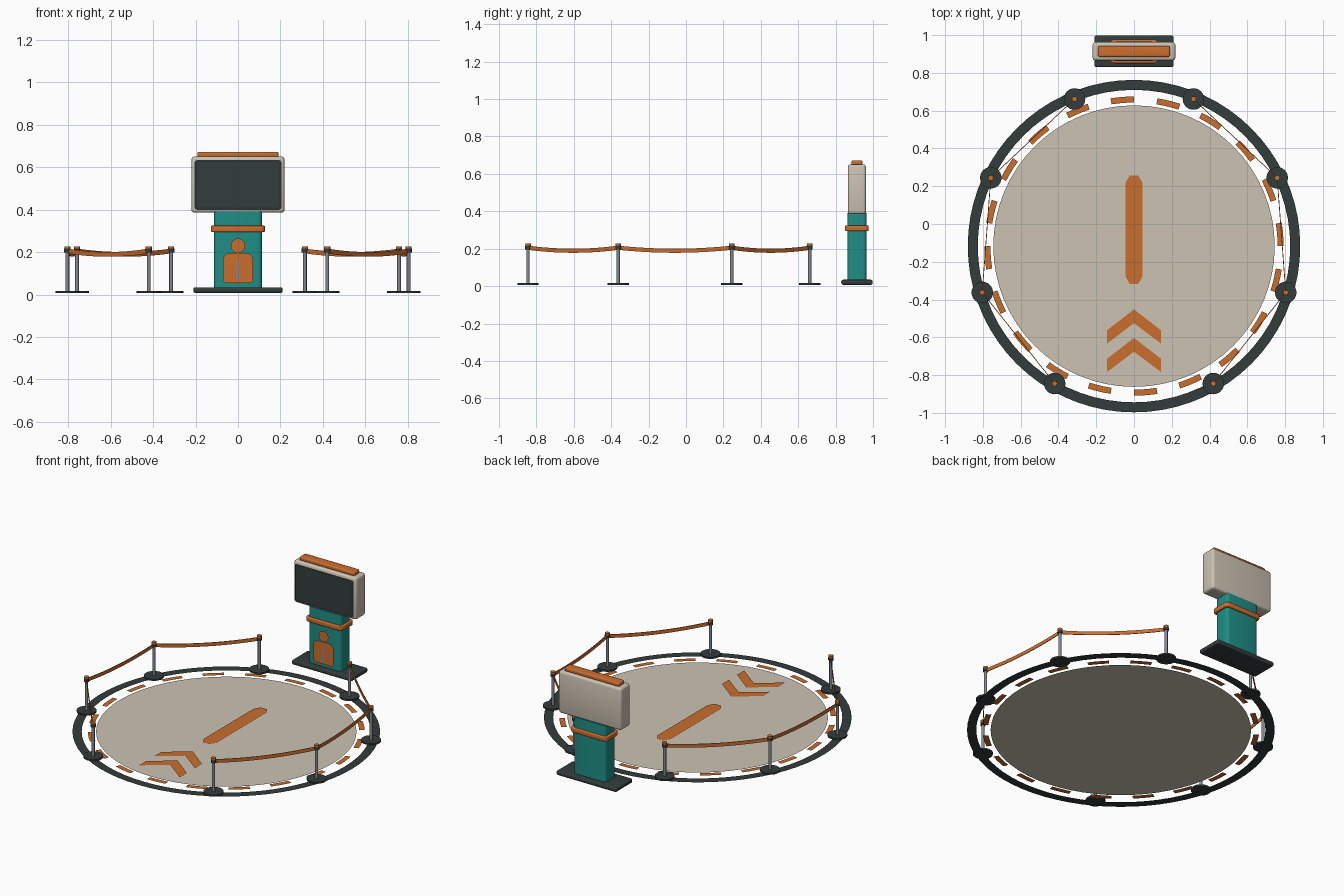
import bpy, bmesh, math
from mathutils import Vector

if "Cube" in bpy.data.objects:
    bpy.data.objects.remove(bpy.data.objects["Cube"])

CY = -0.117          # centre of the floor circle
KY = 0.914           # centre of the kiosk


def material(name, rgb):
    m = bpy.data.materials.new(name)
    m.diffuse_color = (*rgb, 1)
    m.use_nodes = True
    m.node_tree.nodes["Principled BSDF"].inputs["Base Color"].default_value = m.diffuse_color
    return m


BEIGE = material("beige", (0.60, 0.54, 0.45))
ORANGE = material("orange", (0.60, 0.155, 0.027))
TEAL = material("teal", (0.014, 0.27, 0.24))
DARK = material("dark grey", (0.034, 0.045, 0.045))
SCREEN = material("screen grey", (0.024, 0.032, 0.034))
METAL = material("metal grey", (0.23, 0.25, 0.28))


def finish(name, bm, mat, smooth=False):
    me = bpy.data.meshes.new(name)
    bm.to_mesh(me)
    bm.free()
    me.materials.append(mat)
    ob = bpy.data.objects.new(name, me)
    bpy.context.collection.objects.link(ob)
    if smooth:
        bpy.ops.object.select_all(action='DESELECT')
        ob.select_set(True)
        bpy.context.view_layer.objects.active = ob
        bpy.ops.object.shade_smooth_by_angle(angle=math.radians(35))
    return ob


def flat(name, outlines, mat):
    """Flat plates, one face per outline of 3D points."""
    bm = bmesh.new()
    for pts in outlines:
        bm.faces.new([bm.verts.new(p) for p in pts])
    return finish(name, bm, mat)


def arc(r, a0, a1, n, cx=0, cy=0):
    return [(cx + r * math.cos(math.radians(a0 + (a1 - a0) * i / n)),
             cy + r * math.sin(math.radians(a0 + (a1 - a0) * i / n))) for i in range(n + 1)]


def rounded_rect(hx, hy, r, n=4, cx=0, cy=0):
    pts = []
    for sx, sy, a in ((1, 1, 0), (-1, 1, 90), (-1, -1, 180), (1, -1, 270)):
        pts += arc(r, a, a + 90, n, cx + sx * (hx - r), cy + sy * (hy - r))
    return pts


def slab(name, hx, hy, z0, z1, mat, corner, edge=0.0):
    """Upright block with rounded vertical corners and optional soft rims."""
    bm = bmesh.new()
    face = bm.faces.new([bm.verts.new((x, KY + y, z0)) for x, y in rounded_rect(hx, hy, corner)])
    ext = bmesh.ops.extrude_face_region(bm, geom=[face])["geom"]
    bmesh.ops.translate(bm, vec=(0, 0, z1 - z0), verts=[v for v in ext if isinstance(v, bmesh.types.BMVert)])
    bmesh.ops.recalc_face_normals(bm, faces=bm.faces)
    if edge:
        rims = [e for e in bm.edges if abs(e.verts[0].co.z - e.verts[1].co.z) < 1e-6]
        bmesh.ops.bevel(bm, geom=rims, offset=edge, segments=3, profile=0.5, affect='EDGES')
    return finish(name, bm, mat, True)


def cylinder(name, x, y, r, z0, z1, mat, sides=20):
    bm = bmesh.new()
    bmesh.ops.create_cone(bm, cap_ends=True, segments=sides, radius1=r, radius2=r, depth=z1 - z0)
    bmesh.ops.translate(bm, vec=(x, y, (z0 + z1) / 2), verts=bm.verts)
    return finish(name, bm, mat, True)


# Floor: disc, outer ring and dashed circle
flat("floor_disc", [[(x, y, 0) for x, y in arc(0.745, 0, 354.375, 63, 0, CY)]], BEIGE)


def band(r0, r1, a0, a1, n, z):
    inner, outer = arc(r0, a0, a1, n, 0, CY), arc(r1, a0, a1, n, 0, CY)
    return [[(*p, z) for p in (inner[i], outer[i], outer[i + 1], inner[i + 1])] for i in range(n)]


flat("floor_ring", band(0.827, 0.88, 0, 360, 72, 0.001), DARK)
dashes = []
for k in range(20):
    dashes += band(0.76, 0.792, 18 * k, 18 * k + 9, 3, 0.003)
flat("floor_dashes", dashes, ORANGE)

# Floor markings: centre bar and two chevrons
w, c, y0, y1 = 0.045, 0.022, -0.318, 0.258
half = [(c, y0), (w, y0 + 0.04), (w, y1 - 0.04), (c, y1)]
flat("floor_bar", [[(x, y, 0.004) for x, y in half + [(-x, y) for x, y in reversed(half)]]], ORANGE)
chevrons = []
for top in (-0.452, -0.603):
    side = [(0, top), (0, top - 0.073), (0.142, top - 0.18), (0.142, top - 0.11)]
    chevrons.append([(x, y, 0.004) for x, y in side])
    chevrons.append([(-x, y, 0.004) for x, y in reversed(side)])
flat("floor_chevrons", chevrons, ORANGE)

# Barrier posts and sagging belts on both sides
for side, label in ((1, "right"), (-1, "left")):
    spots = []
    for i, a in enumerate((68, 25.5, -17, -60)):
        x = side * 0.84 * math.cos(math.radians(a))
        y = CY + 0.84 * math.sin(math.radians(a))
        spots.append(Vector((x, y, 0.205)))
        tag = f"{label}_{i + 1}"
        cylinder("post_foot_" + tag, x, y, 0.057, 0.006, 0.016, DARK, 24)
        cylinder("post_pole_" + tag, x, y, 0.009, 0.016, 0.2, METAL, 12)
        cylinder("post_collar_" + tag, x, y, 0.015, 0.197, 0.216, DARK, 12)
        cylinder("post_cap_" + tag, x, y, 0.0145, 0.216, 0.227, ORANGE, 12)
    for i in range(3):
        a, b = spots[i], spots[i + 1]
        across = (b - a).cross(Vector((0, 0, 1))).normalized() * 0.002
        bm = bmesh.new()
        rows = []
        for k in range(13):
            t = k / 12
            p = a.lerp(b, t) - Vector((0, 0, 0.016 * 4 * t * (1 - t)))
            rows.append([bm.verts.new(p + across * s + Vector((0, 0, h)))
                         for s, h in ((-1, -0.011), (1, -0.011), (1, 0.011), (-1, 0.011))])
        for r0, r1 in zip(rows, rows[1:]):
            for j in range(4):
                bm.faces.new((r0[j], r0[(j + 1) % 4], r1[(j + 1) % 4], r1[j]))
        bm.faces.new(rows[0])
        bm.faces.new(rows[-1])
        bmesh.ops.recalc_face_normals(bm, faces=bm.faces)
        finish(f"belt_{label}_{i + 1}", bm, ORANGE, True)

# Kiosk: foot, column, band, display housing and top light
slab("kiosk_foot", 0.21, 0.084, 0.007, 0.034, DARK, 0.012, 0.009)
slab("kiosk_column", 0.113, 0.051, 0.03, 0.39, TEAL, 0.018)
slab("kiosk_band", 0.127, 0.063, 0.294, 0.324, ORANGE, 0.02, 0.005)
slab("display_housing", 0.219, 0.049, 0.385, 0.65, BEIGE, 0.016, 0.014)
slab("top_light", 0.191, 0.029, 0.646, 0.672, ORANGE, 0.01, 0.008)


def front(name, pts, y, mat):
    """Flat plate facing the front, outline given counter-clockwise in x and z."""
    return flat(name, [[(x, y, z) for x, z in pts]], mat)


# Display panel with frame
front("display_frame", rounded_rect(0.204, 0.117, 0.012, 4, 0, 0.516), 0.860, SCREEN)
front("display_panel", rounded_rect(0.194, 0.107, 0.008, 4, 0, 0.516), 0.857, DARK)

# Visitor pictogram on the column: head, torso and pale tie
front("pictogram_head", arc(0.034, 0, 345, 23, 0, 0.23), 0.853, ORANGE)
torso = [(-0.07, 0.065), (-0.06, 0.055), (0.06, 0.055), (0.07, 0.065)]
torso += arc(0.03, 0, 90, 5, 0.04, 0.165) + arc(0.03, 90, 180, 5, -0.04, 0.165)
front("pictogram_torso", torso, 0.853, ORANGE)
front("pictogram_tie", [(0, 0.062), (0.009, 0.085), (0.005, 0.14), (0.009, 0.158),
                        (-0.009, 0.158), (-0.005, 0.14), (-0.009, 0.085)], 0.850, METAL)
